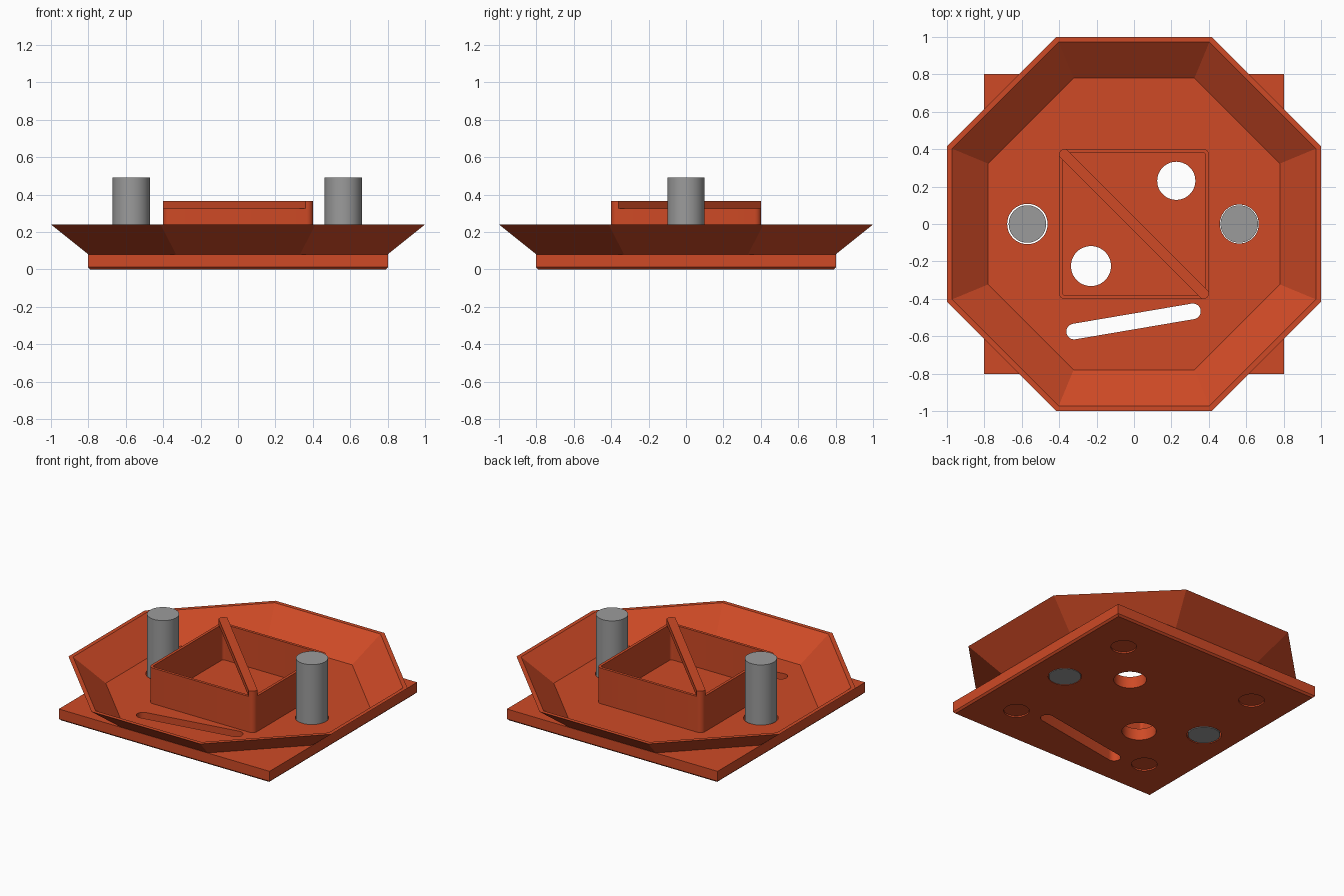
import bpy, bmesh, math
from mathutils import Vector

if "Cube" in bpy.data.objects:
    bpy.data.objects.remove(bpy.data.objects["Cube"])


def material(name, rgb):
    m = bpy.data.materials.new(name)
    m.diffuse_color = (*rgb, 1)
    m.use_nodes = True
    m.node_tree.nodes["Principled BSDF"].inputs["Base Color"].default_value = m.diffuse_color
    return m


ORANGE = material("burnt orange", (0.62, 0.068, 0.019))
GREY = material("mid grey", (0.33, 0.33, 0.33))


def loft(name, rings, mat=ORANGE, closed=False):
    """Skin stacked loops of equal length; cap the ends, or join last to first."""
    bm = bmesh.new()
    loops = [[bm.verts.new(p) for p in r] for r in rings]
    n = len(loops[0])
    pairs = list(zip(loops, loops[1:]))
    if closed:
        pairs.append((loops[-1], loops[0]))
    else:
        bm.faces.new(loops[0][::-1])
        bm.faces.new(loops[-1])
    for a, b in pairs:
        for i in range(n):
            j = (i + 1) % n
            bm.faces.new((a[i], a[j], b[j], b[i]))
    bmesh.ops.recalc_face_normals(bm, faces=bm.faces)
    me = bpy.data.meshes.new(name)
    bm.to_mesh(me)
    bm.free()
    me.materials.append(mat)
    ob = bpy.data.objects.new(name, me)
    bpy.context.collection.objects.link(ob)
    return ob


def at(points, z):
    return [(x, y, z) for x, y in points]


def prism(name, points, z0, z1, mat=ORANGE):
    return loft(name, [at(points, z0), at(points, z1)], mat)


def circle(x, y, r, n=48):
    return [(x + r * math.cos(2 * math.pi * i / n),
             y + r * math.sin(2 * math.pi * i / n)) for i in range(n)]


def square(h):
    return [(-h, -h), (h, -h), (h, h), (-h, h)]


def octagon(apothem):
    r = apothem / math.cos(math.pi / 8)
    return [(r * math.cos(math.pi / 8 + i * math.pi / 4),
             r * math.sin(math.pi / 8 + i * math.pi / 4)) for i in range(8)]


def rounded_square(h, r, steps=6):
    pts = []
    for k, (sx, sy) in enumerate([(1, 1), (-1, 1), (-1, -1), (1, -1)]):
        for i in range(steps + 1):
            a = math.pi / 2 * (k + i / steps)
            pts.append((sx * (h - r) + r * math.cos(a), sy * (h - r) + r * math.sin(a)))
    return pts


def slot(p, q, r, steps=12):
    p, q = Vector(p), Vector(q)
    base = math.atan2((q - p).y, (q - p).x)
    pts = []
    for c, start in ((q, base - math.pi / 2), (p, base + math.pi / 2)):
        for i in range(steps + 1):
            a = start + math.pi * i / steps
            pts.append((c.x + r * math.cos(a), c.y + r * math.sin(a)))
    return pts


def boolean(ob, cutter, operation):
    """Apply a boolean and remove the helper."""
    cutter.hide_render = True
    mod = ob.modifiers.new("cut", 'BOOLEAN')
    mod.operation, mod.object, mod.solver = operation, cutter, 'EXACT'
    deps = bpy.context.evaluated_depsgraph_get()
    me = bpy.data.meshes.new_from_object(ob.evaluated_get(deps))
    ob.modifiers.clear()
    ob.data = me
    bpy.data.objects.remove(cutter)


def smooth(ob):
    bpy.ops.object.select_all(action='DESELECT')
    ob.select_set(True)
    bpy.context.view_layer.objects.active = ob
    bpy.ops.object.shade_smooth_by_angle(angle=math.radians(30))


# Square base plate with a small chamfer underneath
FLOOR = 0.08
base = loft("base_plate", [at(square(0.79), 0), at(square(0.802), 0.012), at(square(0.802), FLOOR)])

# Rod holes, open holes and the slanted slot
for x, y, r in [(-0.57, 0, 0.108), (0.563, 0, 0.104), (0.226, 0.231, 0.102), (-0.23, -0.225, 0.107)]:
    boolean(base, prism("hole_cutter", circle(x, y, r), -0.1, 0.2), 'DIFFERENCE')
boolean(base, prism("slot_cutter", slot((-0.32, -0.575), (0.315, -0.467), 0.042), -0.1, 0.2), 'DIFFERENCE')

# Shallow round recesses for feet under the corners
for sx in (-1, 1):
    for sy in (-1, 1):
        boolean(base, prism("recess_cutter", circle(sx * 0.52, sy * 0.52, 0.08), -0.1, 0.01), 'DIFFERENCE')
smooth(base)

# Flared octagonal tray wall
loft("tray_wall", [at(octagon(0.80), FLOOR), at(octagon(1.0), 0.24),
                   at(octagon(0.973), 0.24), at(octagon(0.78), FLOOR)], closed=True)

# Rounded square box wall in the middle
outer, inner = rounded_square(0.402, 0.035), rounded_square(0.383, 0.018)
WALL_TOP = 0.325
box = loft("box_wall", [at(outer, FLOOR), at(outer, WALL_TOP),
                        at(inner, WALL_TOP), at(inner, FLOOR)], closed=True)
smooth(box)

# Diagonal bar across the box, trimmed to its rounded outline
w = 0.02
strip = [(-0.5 - w, 0.5 - w), (0.5 - w, -0.5 - w), (0.5 + w, -0.5 + w), (-0.5 + w, 0.5 + w)]
bar = prism("diagonal_bar", strip, WALL_TOP, 0.365)
boolean(bar, prism("bar_trimmer", outer, 0.2, 0.5), 'INTERSECT')
smooth(bar)

# Two upright grey rods
for name, x in (("left_rod", -0.57), ("right_rod", 0.563)):
    smooth(prism(name, circle(x, 0, 0.1), 0.0, 0.49, GREY))
